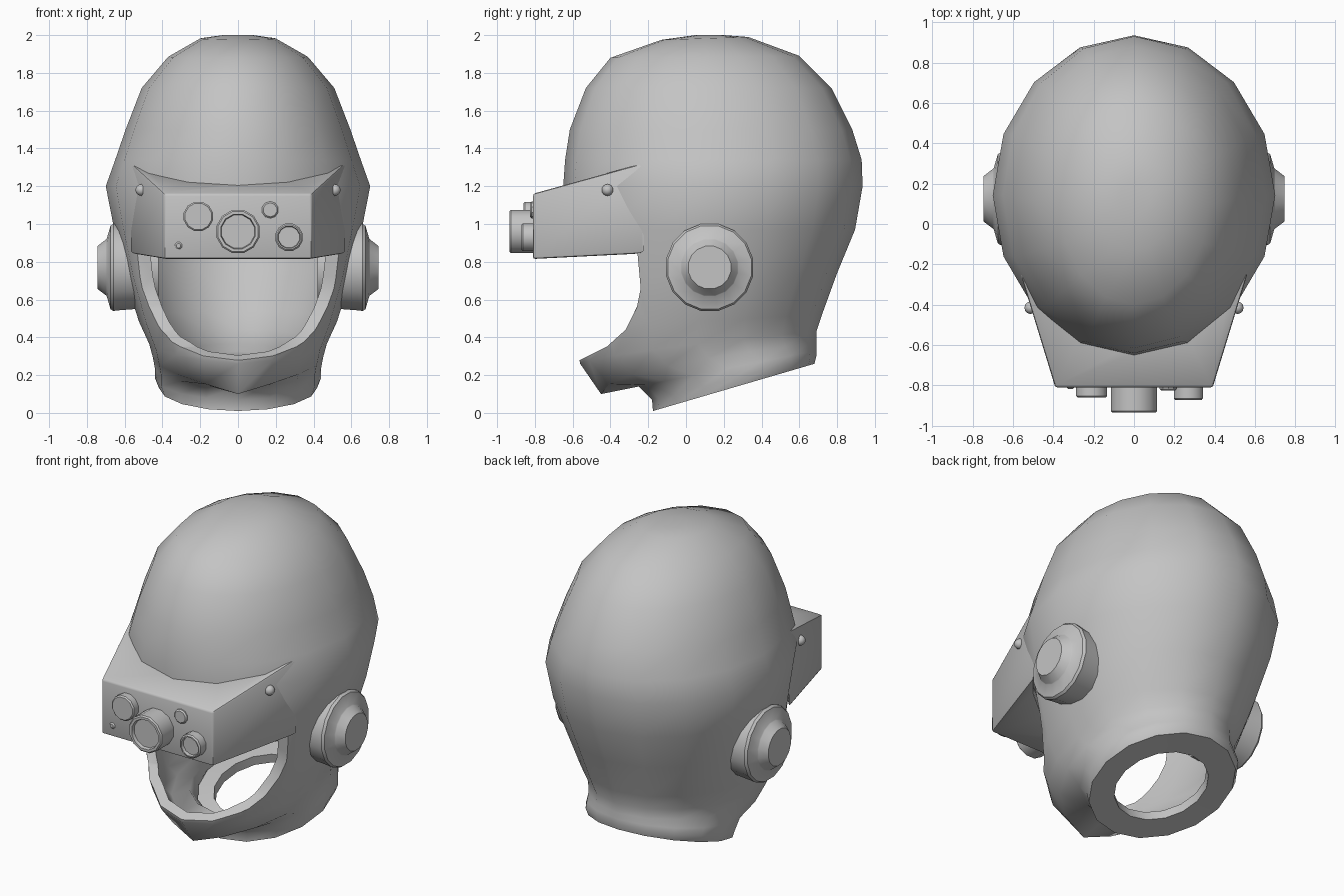
import bpy, bmesh, math
from mathutils import Vector, Matrix

cube = bpy.data.objects.get("Cube")
if cube:
    bpy.data.objects.remove(cube, do_unlink=True)

grey = bpy.data.materials.new("plain grey")
grey.use_nodes = True
COLOUR = (0.55, 0.55, 0.55, 1)
grey.diffuse_color = COLOUR
for node in grey.node_tree.nodes:
    if node.type == 'BSDF_PRINCIPLED':
        node.inputs["Base Color"].default_value = COLOUR


def select_only(ob):
    bpy.ops.object.select_all(action='DESELECT')
    ob.select_set(True)
    bpy.context.view_layer.objects.active = ob


def loft(name, rings, cap_start=True, cap_end=True):
    """Skin a list of closed rings that all have the same number of points."""
    bm = bmesh.new()
    loops = [[bm.verts.new(p) for p in ring] for ring in rings]
    n = len(loops[0])
    for low, high in zip(loops, loops[1:]):
        for i in range(n):
            j = (i + 1) % n
            bm.faces.new((low[i], low[j], high[j], high[i]))
    if cap_start:
        bm.faces.new(loops[0][::-1])
    if cap_end:
        bm.faces.new(loops[-1])
    bmesh.ops.recalc_face_normals(bm, faces=bm.faces)
    mesh = bpy.data.meshes.new(name)
    bm.to_mesh(mesh)
    bm.free()
    ob = bpy.data.objects.new(name, mesh)
    bpy.context.collection.objects.link(ob)
    mesh.materials.append(grey)
    return ob


def smooth(ob, degrees=35):
    select_only(ob)
    bpy.ops.object.shade_smooth_by_angle(angle=math.radians(degrees))


def apply_modifiers(ob):
    select_only(ob)
    for mod in list(ob.modifiers):
        bpy.ops.object.modifier_apply(modifier=mod.name)


def turned(name, profile, origin, axis, sides):
    """Revolve (radius, height) pairs around an axis."""
    place = Matrix.Translation(origin) @ Vector(axis).to_track_quat('Z', 'Y').to_matrix().to_4x4()
    turns = [math.tau * (i + 0.5) / sides for i in range(sides)]
    rings = [[place @ Vector((r * math.cos(a), r * math.sin(a), h)) for a in turns]
             for r, h in profile]
    ob = loft(name, rings)
    smooth(ob)
    return ob


# Helmet shell: tilted rings as front y, front z, back y, back z, half width, rise
SHELL = [
    (-0.03, 0.055, 0.52, 0.215, 0.27, 1),
    (-0.175, 0.01, 0.68, 0.26, 0.42, 1),
    (-0.18, 0.07, 0.69, 0.30, 0.44, 1),
    (-0.25, 0.14, 0.69, 0.33, 0.44, 1),
    (-0.45, 0.10, 0.69, 0.37, 0.45, 0.5),
    (-0.56, 0.26, 0.69, 0.43, 0.47, 0.7),
    (-0.60, 0.45, 0.72, 0.52, 0.525, 1),
    (-0.62, 0.71, 0.80, 0.74, 0.60, 1),
    (-0.64, 0.97, 0.895, 0.97, 0.655, 1),
    (-0.65, 1.20, 0.935, 1.20, 0.70, 1),
    (-0.64, 1.34, 0.93, 1.34, 0.65, 1),
    (-0.615, 1.50, 0.88, 1.50, 0.595, 1),
    (-0.53, 1.72, 0.77, 1.72, 0.51, 1),
    (-0.40, 1.88, 0.60, 1.89, 0.37, 1),
    (-0.13, 1.975, 0.33, 1.99, 0.20, 1),
    (0.05, 2.0, 0.20, 2.0, 0.08, 1),
]
SIDES = 16


def shell_ring(fy, fz, by, bz, width, rise):
    points = []
    for i in range(SIDES):
        a = math.tau * i / SIDES
        t = (1 - math.cos(a)) / 2
        points.append((width * math.sin(a), fy + (by - fy) * t, fz + (bz - fz) * t ** rise))
    return points


shell = loft("helmet_shell", [shell_ring(*r) for r in SHELL], cap_start=False)
wall = shell.modifiers.new("wall", 'SOLIDIFY')
wall.thickness = 0.06
wall.offset = -1

# Face opening cut through the front of the shell
OPENING = [(-0.26, 0.88), (-0.24, 0.66), (-0.26, 0.56), (-0.32, 0.44),
           (-0.42, 0.35), (-0.56, 0.28), (-1, 0.22), (-1, 0.88)]
cutter = loft("face_opening_cutter", [[(x, y, z) for y, z in OPENING] for x in (-1, 1)])
cutter.hide_render = True
cut = shell.modifiers.new("face_opening", 'BOOLEAN')
cut.operation = 'DIFFERENCE'
cut.solver = 'EXACT'
cut.use_self = True
cut.object = cutter
apply_modifiers(shell)
bpy.data.objects.remove(cutter, do_unlink=True)
smooth(shell, 42)

# Visor housing: plan outline with a sloping top, its back follows the brow
half_plan = [(0.39, -0.81), (0.57, -0.22), (0.46, -0.35), (0.25, -0.52)]
plan = half_plan + [(0, -0.58)] + [(-x, y) for x, y in reversed(half_plan)]
bottom = [(x, y, 0.815 + 0.05 * (y + 0.81)) for x, y in plan]
top = [(x, y, 1.16 + 0.277 * (y + 0.81)) for x, y in plan]
visor = loft("visor_housing", [bottom, top])
bevel = visor.modifiers.new("soft_edges", 'BEVEL')
bevel.width = 0.012
bevel.segments = 2
bevel.limit_method = 'ANGLE'
bevel.angle_limit = math.radians(50)
apply_modifiers(visor)
smooth(visor)

# Lenses on the visor front: x, z, radius, depth, sides, recessed face
LENSES = {
    "main_lens": (0, 0.96, 0.118, 0.125, 12, True),
    "right_lens": (-0.21, 1.04, 0.08, 0.05, 12, False),
    "left_lens": (0.27, 0.93, 0.075, 0.062, 12, True),
    "small_sensor": (0.17, 1.075, 0.045, 0.015, 10, False),
    "tiny_sensor": (-0.315, 0.885, 0.02, 0.008, 8, False),
}
for name, (x, z, r, depth, sides, recessed) in LENSES.items():
    profile = [(r, -0.03), (r, depth - 0.008), (r - 0.008, depth)]
    if recessed:
        profile += [(r * 0.8, depth), (r * 0.76, depth - 0.02)]
    turned(name, profile, (x, -0.81, z), (0, -1, 0), sides)

# Ear pods and visor rivets on both sides
POD = [(0.215, 0.42), (0.232, 0.64), (0.235, 0.66), (0.225, 0.675),
       (0.155, 0.695), (0.15, 0.70), (0.115, 0.745)]
for side, s in (("left", 1), ("right", -1)):
    turned(side + "_ear_pod", POD, (0, 0.125, 0.77), (s, 0, 0), 16)
    bpy.ops.mesh.primitive_uv_sphere_add(segments=12, ring_count=8, radius=0.031,
                                         location=(s * 0.512, -0.415, 1.18))
    rivet = bpy.context.object
    rivet.name = side + "_rivet"
    rivet.data.materials.append(grey)
    smooth(rivet)
